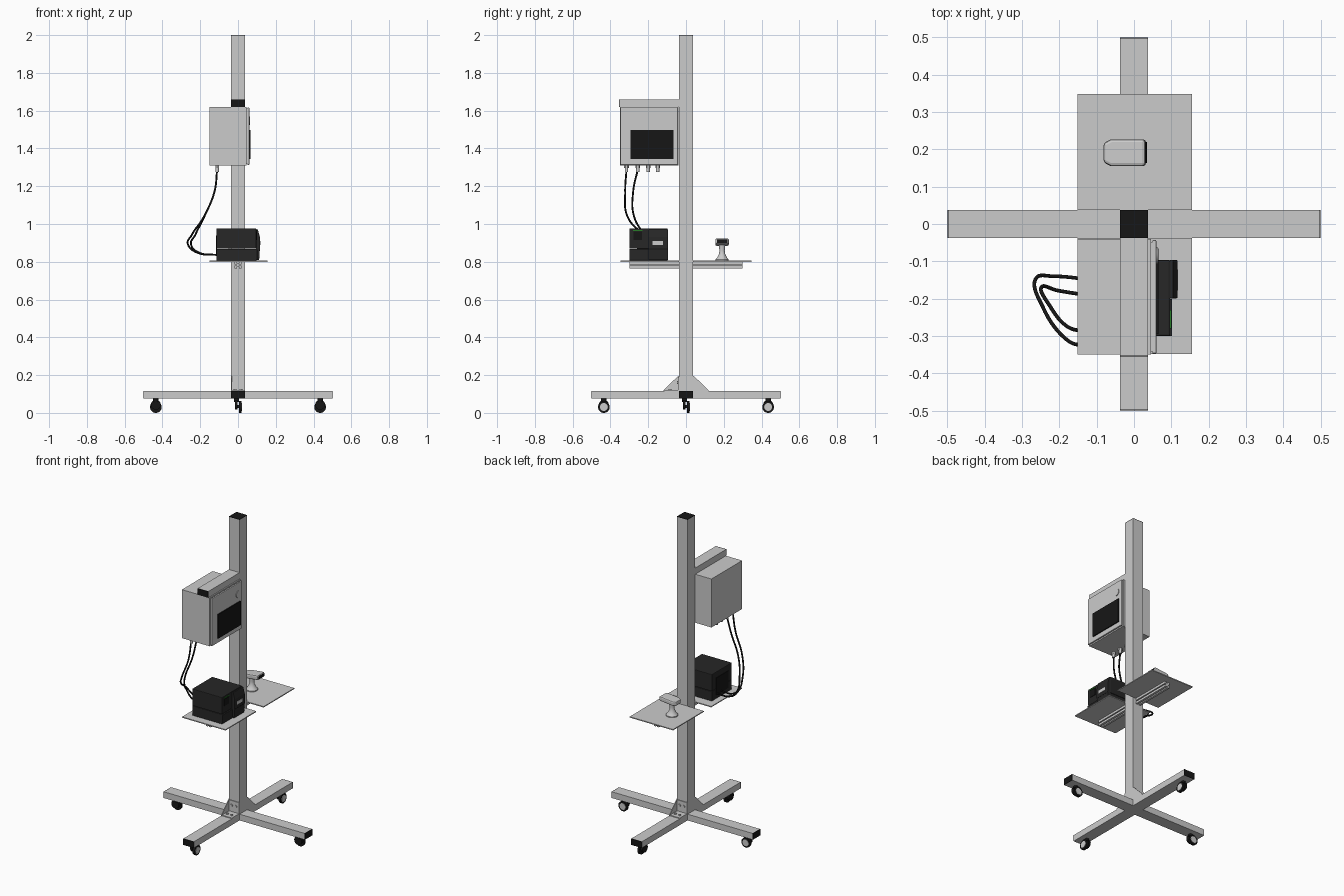
import bpy, bmesh, math
from mathutils import Vector, Matrix

if "Cube" in bpy.data.objects:
    bpy.data.objects.remove(bpy.data.objects["Cube"])

def material(name, v, g=None):
    m = bpy.data.materials.new(name)
    m.diffuse_color = (v, g if g else v, v, 1)
    m.use_nodes = True
    m.node_tree.nodes["Principled BSDF"].inputs["Base Color"].default_value = m.diffuse_color
    return m

black = material("black_plastic", 0.008)
dark = material("dark_casing", 0.02)
green = material("green_indicator", 0.02, 0.2)

def finish(name, bm, mat=None, bevel=0, smooth=False):
    bmesh.ops.recalc_face_normals(bm, faces=bm.faces)
    me = bpy.data.meshes.new(name)
    bm.to_mesh(me)
    bm.free()
    ob = bpy.data.objects.new(name, me)
    bpy.context.collection.objects.link(ob)
    if mat:
        me.materials.append(mat)
    if bevel:
        b = ob.modifiers.new("bevel", 'BEVEL')
        b.width, b.segments = bevel, 2
    if smooth:
        bpy.context.view_layer.objects.active = ob
        ob.select_set(True)
        bpy.ops.object.shade_smooth_by_angle(angle=math.radians(35))
        ob.select_set(False)
    return ob

def box(name, x, y, z, mat=None, bevel=0):
    bm = bmesh.new()
    bmesh.ops.create_cube(bm, size=1)
    for v in bm.verts:
        v.co = [(r[0] + r[1]) / 2 + c * (r[1] - r[0]) for r, c in zip((x, y, z), v.co)]
    return finish(name, bm, mat, bevel)

def cyl(name, c, r, depth, axis, mat=None, r2=None, seg=32):
    bm = bmesh.new()
    bmesh.ops.create_cone(bm, cap_ends=True, segments=seg, radius1=r,
                          radius2=r if r2 is None else r2, depth=depth)
    rot = Vector((0, 0, 1)).rotation_difference(Vector(axis)).to_matrix().to_4x4()
    bm.transform(Matrix.Translation(c) @ rot)
    return finish(name, bm, mat, smooth=True)

def extrude(name, pts, vec, mat=None, bevel=0):
    bm = bmesh.new()
    f = bm.faces.new([bm.verts.new(p) for p in pts])
    ret = bmesh.ops.extrude_face_region(bm, geom=[f])
    bmesh.ops.translate(bm, vec=vec, verts=[g for g in ret["geom"] if isinstance(g, bmesh.types.BMVert)])
    return finish(name, bm, mat, bevel)

def lathe(name, prof, cx, cy):
    bm = bmesh.new()
    vs = [bm.verts.new((r, 0, z)) for r, z in prof]
    es = [bm.edges.new(p) for p in zip(vs, vs[1:])]
    bmesh.ops.spin(bm, geom=vs + es, axis=(0, 0, 1), cent=(0, 0, 0), angle=math.tau,
                   steps=32, use_duplicate=False)
    bmesh.ops.remove_doubles(bm, verts=bm.verts, dist=1e-5)
    bmesh.ops.translate(bm, vec=(cx, cy, 0), verts=bm.verts)
    return finish(name, bm, smooth=True)

def cable(name, pts):
    cu = bpy.data.curves.new(name, 'CURVE')
    cu.dimensions, cu.bevel_depth, cu.bevel_resolution = '3D', 0.005, 3
    cu.use_fill_caps = True
    sp = cu.splines.new('BEZIER')
    sp.bezier_points.add(len(pts) - 1)
    for b, p in zip(sp.bezier_points, pts):
        b.co = p
        b.handle_left_type = b.handle_right_type = 'AUTO'
    cu.materials.append(black)
    bpy.context.collection.objects.link(bpy.data.objects.new(name, cu))

W = 0.0375  # half width of the square tube

# Post and cross base
box("post", (-W, W), (-W, W), (0.115, 1.997))
box("post_cap", (-W, W), (-W, W), (1.997, 2.0), black)
for i in range(4):
    R = Matrix.Rotation(i * math.pi / 2, 4, 'Z')
    arm = extrude(f"base_arm_{i}", [(0, 0, .075), (W, W, .075), (.497, W, .075),
                                    (.497, -W, .075), (W, -W, .075)], (0, 0, .04))
    cap = box(f"arm_cap_{i}", (.497, .5), (-W, W), (.075, .115), black)
    arm.matrix_world = cap.matrix_world = R

    # Caster: housing on one side of the axle, wheel on the other
    p = R @ Vector((.435, 0, 0))
    ax = Vector((0, 1, 0)) if i % 2 == 0 else Vector((1, 0, 0))
    at = lambda d, z: p + ax * d + Vector((0, 0, z))
    cyl(f"caster_stem_{i}", at(-.008, .066), .014, .018, (0, 0, 1), black)
    cyl(f"caster_housing_{i}", at(-.009, .043), .026, .014, ax, black)
    cyl(f"caster_axle_{i}", at(0, .034), .008, .03, ax, black)
    cyl(f"caster_tyre_{i}", at(.011, .031), .031, .014, ax, black)
    cyl(f"caster_hub_{i}", at(.0185, .031), .021, .003, ax)

# Corner brackets between post and base, one turned half round
for s in (-1, 1):
    n = "front" if s < 0 else "rear"
    yr = lambda a, b: tuple(sorted((s * a, s * b)))
    box(f"bracket_foot_{n}", (-W, W), yr(W, .115), (.115, .12))
    box(f"bracket_back_{n}", (-W, W), yr(W, .0425), (.115, .19))
    extrude(f"bracket_web_{n}", [(s * W, s * W, .115), (s * W, s * .118, .115),
                                 (s * W, s * .118, .12), (s * W, s * .0425, .195),
                                 (s * W, s * W, .195)], (-s * .005, 0, 0))
    for k in (-.015, .015):
        cyl(f"bracket_bolt_foot_{n}", (k, s * .085, .123), .008, .006, (0, 0, 1), seg=12)
        cyl(f"bracket_bolt_back_{n}", (k, s * .0455, .16), .008, .006, (0, 1, 0), seg=12)

# Shelves on slotted rails
for s in (-1, 1):
    n = "front" if s < 0 else "rear"
    yr = lambda a, b: tuple(sorted((s * a, s * b)))
    box(f"shelf_{n}", (-.152, .155), yr(W, .348), (.80, .806))
    half = [(.004, .80), (.018, .80), (.018, .786), (.008, .786), (.008, .779), (.018, .779), (.018, .765),
            (.004, .765), (.004, .774)]
    prof = half + [(-x, z) for x, z in reversed(half)] + [(-.004, .792), (.004, .792)]
    extrude(f"shelf_rail_{n}", [(x, s * W, z) for x, z in prof], (0, s * .262, 0))

# Hanging arm and control cabinet
box("cabinet_arm", (-W, W), (-.352, -W), (1.62, 1.66))
box("cabinet_arm_cap", (-W, W), (-.355, -.352), (1.62, 1.66), black)
box("cabinet_body", (-.152, .045), (-.35, -.04), (1.31, 1.62))
box("cabinet_seal", (.045, .049), (-.342, -.048), (1.318, 1.612))
box("cabinet_door", (.049, .06), (-.347, -.043), (1.313, 1.617), bevel=.003)
box("cabinet_screen", (.06, .066), (-.295, -.065), (1.343, 1.497), black)
cyl("cabinet_lock", (.061, -.085, 1.547), .022, .006, (1, 0, 0))
for i, y in enumerate((-.315, -.255, -.2, -.15)):
    cyl(f"cable_gland_nut_{i}", (-.11, y, 1.303), .012, .014, (0, 0, 1), seg=6)
    cyl(f"cable_gland_{i}", (-.11, y, 1.29), .009, .028, (0, 0, 1), seg=16)

# Cables to the back of the printer
cable("cable_outer", [(-.11, -.315, 1.29), (-.125, -.322, 1.17), (-.18, -.31, 1.04), (-.243, -.225, .945),
                      (-.262, -.145, .885), (-.215, -.14, .848), (-.11, -.15, .836)])
cable("cable_inner", [(-.11, -.255, 1.29), (-.125, -.28, 1.17), (-.178, -.275, 1.04), (-.225, -.22, .945),
                      (-.247, -.168, .885), (-.205, -.178, .848), (-.11, -.193, .836)])

# Label printer
box("printer_base", (-.115, .097), (-.3, -.097), (.806, .868), dark, .003)
box("printer_cover", (-.115, .097), (-.3, -.097), (.869, .977), dark, .004)
box("printer_back_panel", (-.117, -.11), (-.26, -.14), (.83, .94), black)
box("printer_left_front", (.09, .102), (-.3, -.201), (.81, .866), dark, .002)
extrude("printer_right_front", [(.095, -.199, .81), (.112, -.199, .81), (.116, -.199, .87), (.116, -.199, .93),
                                (.105, -.199, .972), (.095, -.199, .972)], (0, .103, 0), dark, .002)
box("printer_display", (.095, .1), (-.278, -.232), (.915, .96), black)
box("printer_indicator", (.095, .1), (-.28, -.23), (.963, .968), green)
box("printer_label_slot", (.11, .118), (-.178, -.122), (.89, .91))
box("printer_seam", (.11, .1165), (-.198, -.098), (.866, .87), black)

# Hand scanner on its stand
SX, SY = -.035, .191
lathe("scanner_stand", [(0, .806), (.035, .806), (.035, .812), (.026, .822), (.016, .842), (.014, .86),
                        (.017, .885), (.019, .9), (0, .9)], SX, SY)
tilt = (Matrix.Translation((-.026, SY, .9)) @ Matrix.Rotation(math.radians(-6), 4, 'Y'))
head = extrude("scanner_head", [(-.055, -.026, -.012), (-.055, .026, -.012), (-.035, .036, -.012), (.058, .036, -.012),
                                (.058, -.036, -.012), (-.035, -.036, -.012)], (0, 0, .03), bevel=.008)
window = box("scanner_window", (.055, .06), (-.028, .028), (-.006, .011), black)
head.matrix_world = window.matrix_world = tilt
